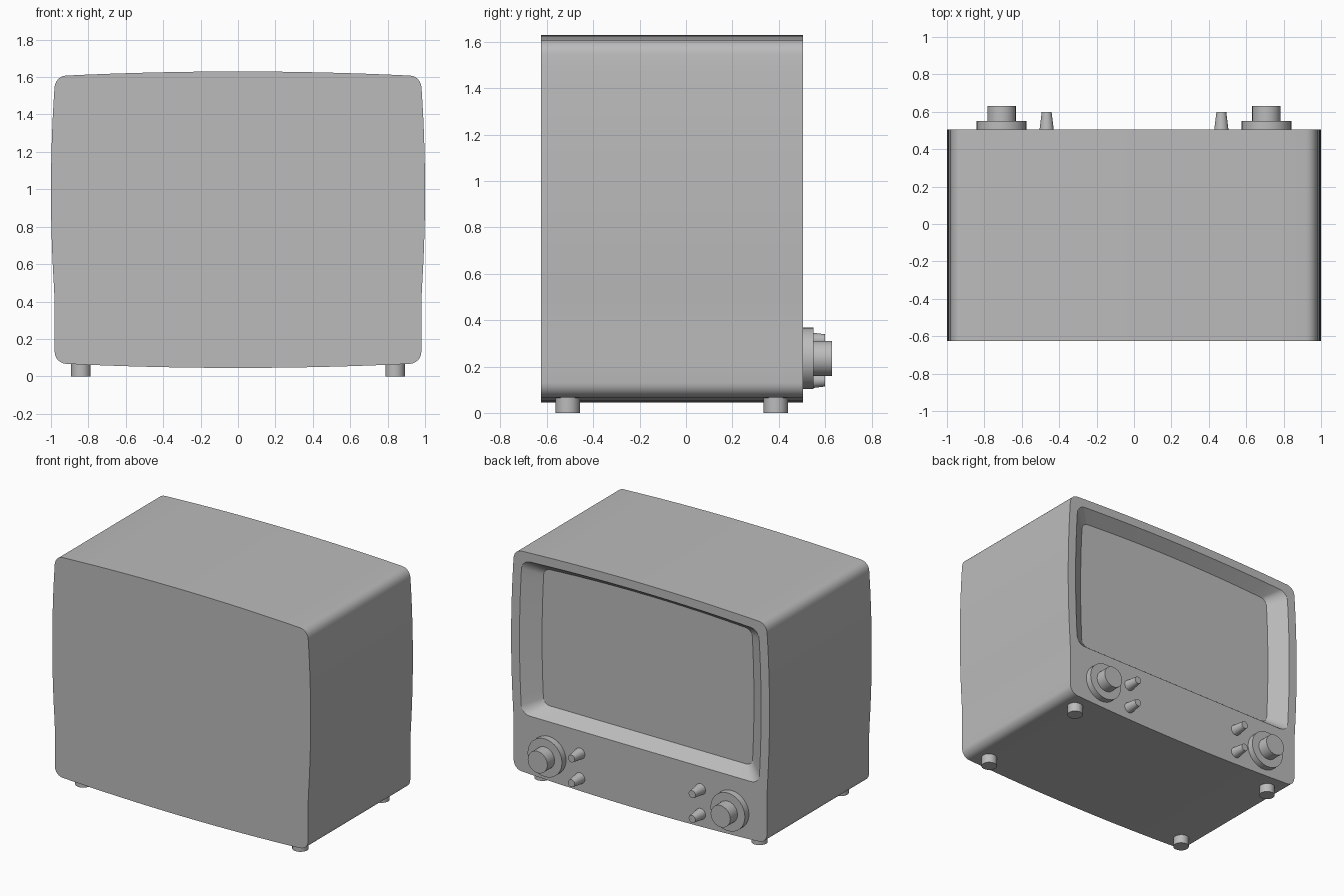
import bpy, bmesh, math
from mathutils import Matrix

if "Cube" in bpy.data.objects:
    bpy.data.objects.remove(bpy.data.objects["Cube"], do_unlink=True)

BACK, FACE = -0.625, 0.505      # depth of the flat rear and the screen panel

grey = bpy.data.materials.new("plain_grey")
grey.use_nodes = True
grey.diffuse_color = (0.5, 0.5, 0.5, 1)
grey.node_tree.nodes["Principled BSDF"].inputs["Base Color"].default_value = (0.5, 0.5, 0.5, 1)


def finish(bm, name):
    bmesh.ops.recalc_face_normals(bm, faces=bm.faces)
    mesh = bpy.data.meshes.new(name)
    bm.to_mesh(mesh)
    bm.free()
    mesh.materials.append(grey)
    obj = bpy.data.objects.new(name, mesh)
    bpy.context.collection.objects.link(obj)
    bpy.ops.object.select_all(action="DESELECT")
    obj.select_set(True)
    bpy.context.view_layer.objects.active = obj
    bpy.ops.object.shade_smooth_by_angle(angle=math.radians(30))
    return obj


def outline(half, low, high, r, top_bulge, low_bulge, arc=6, side=16):
    """Rounded rectangle in x and z whose sides swell gently outwards."""
    pts = []
    corners = [(1, low, 1, -90), (1, high, -1, 0), (-1, high, -1, 90), (-1, low, 1, 180)]
    for sx, z, inward, start in corners:
        for i in range(arc + 1):
            a = math.radians(start + 90 * i / arc)
            pts.append((sx * (half - r) + r * math.cos(a), z + inward * r + r * math.sin(a)))
    # subdivide the long straights between the corner arcs
    full = []
    for i, (x, z) in enumerate(pts):
        full.append((x, z))
        if i % (arc + 1) == arc:
            nx, nz = pts[(i + 1) % len(pts)]
            for k in range(1, side):
                t = k / side
                full.append((x + (nx - x) * t, z + (nz - z) * t))
    mid = (low + high) / 2
    out = []
    for x, z in full:
        swell = 0.02 * max(0, 1 - ((z - 0.99) / 0.57) ** 2) * x / half
        curve = 1 - (x / half) ** 2
        lift = (top_bulge if z > mid else -low_bulge) * curve * abs(z - mid) / (high - mid)
        out.append((x + swell, z + lift))
    return out


# Cabinet with sloping bezel and sunken screen, as one run of matching rings
shell = outline(0.98, 0.07, 1.605, 0.06, 0.025, 0.025)
opening = outline(0.915, 0.47, 1.545, 0.06, 0.025, 0)
screen = outline(0.80, 0.535, 1.485, 0.045, 0.025, 0)
bm = bmesh.new()
rings = [[bm.verts.new((x, y, z)) for x, z in loop]
         for loop, y in [(shell, BACK), (shell, FACE), (opening, FACE), (screen, FACE - 0.085)]]
for a, b in zip(rings, rings[1:]):
    for i in range(len(a)):
        j = (i + 1) % len(a)
        bm.faces.new((a[i], a[j], b[j], b[i]))
bm.faces.new(rings[0])
bm.faces.new(rings[-1])
finish(bm, "cabinet")


def cylinder(name, center, r1, r2, depth, upright=False, segments=32):
    """Cone or cylinder starting at center, running along +y or up."""
    bm = bmesh.new()
    turn = Matrix() if upright else Matrix.Rotation(-math.pi / 2, 4, "X")
    m = Matrix.Translation(center) @ turn @ Matrix.Translation((0, 0, depth / 2))
    bmesh.ops.create_cone(bm, cap_ends=True, segments=segments, radius1=r1, radius2=r2,
                          depth=depth, matrix=m)
    return finish(bm, name)


# Mirrored controls and feet
for s, label in ((1, "left"), (-1, "right")):
    cylinder(f"{label}_dial_plate", (s * 0.708, FACE - 0.005, 0.235), 0.133, 0.133, 0.05)
    cylinder(f"{label}_dial_knob", (s * 0.708, FACE + 0.04, 0.235), 0.076, 0.076, 0.085)
    for z, level in ((0.313, "upper"), (0.14, "lower")):
        cylinder(f"{label}_{level}_small_knob", (s * 0.467, FACE, z), 0.038, 0.026, 0.095)
    for y, end in ((-0.51, "rear"), (0.387, "screen_side")):
        cylinder(f"{label}_{end}_foot", (s * 0.84, y, 0), 0.052, 0.052, 0.09, upright=True)
